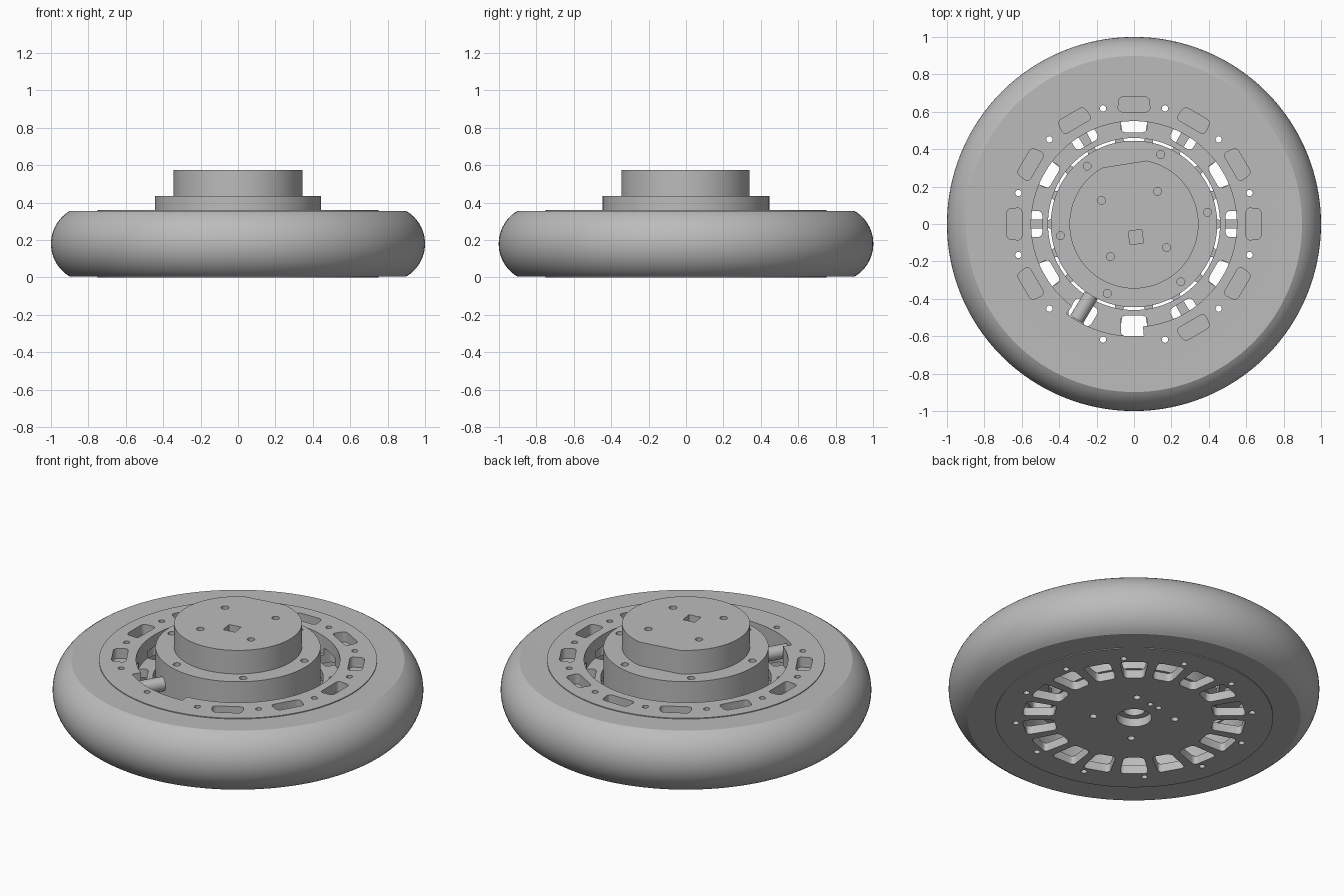
import bpy, bmesh, math
from math import sin, cos, radians

cube = bpy.data.objects.get("Cube")
if cube:
    bpy.data.objects.remove(cube)

grey = bpy.data.materials.new("plain grey")
grey.use_nodes = True
colour = (0.5, 0.5, 0.5, 1)
grey.diffuse_color = colour
grey.node_tree.nodes["Principled BSDF"].inputs["Base Color"].default_value = colour


def polar(r, deg):
    return r * cos(radians(deg)), r * sin(radians(deg))


def make(name, bm):
    bmesh.ops.recalc_face_normals(bm, faces=bm.faces)
    mesh = bpy.data.meshes.new(name)
    bm.to_mesh(mesh)
    bm.free()
    obj = bpy.data.objects.new(name, mesh)
    bpy.context.collection.objects.link(obj)
    mesh.materials.append(grey)
    return obj


def lathe(name, profile, steps=128):
    """Turn a closed (radius, height) outline about the z axis."""
    bm = bmesh.new()
    verts = [bm.verts.new((r, 0, z)) for r, z in profile]
    edges = [bm.edges.new((a, b)) for a, b in zip(verts, verts[1:] + verts[:1])]
    bmesh.ops.spin(bm, geom=verts + edges, cent=(0, 0, 0), axis=(0, 0, 1),
                   angle=2 * math.pi, steps=steps)
    bmesh.ops.remove_doubles(bm, verts=bm.verts, dist=1e-4)
    bmesh.ops.dissolve_degenerate(bm, edges=bm.edges, dist=1e-5)
    return make(name, bm)


def prism(bm, points, z0, z1, rounding=0):
    """Add an upright prism, optionally with rounded corners."""
    low = [bm.verts.new((x, y, z0)) for x, y in points]
    high = [bm.verts.new((x, y, z1)) for x, y in points]
    bm.faces.new(low[::-1])
    bm.faces.new(high)
    n = len(points)
    for i in range(n):
        j = (i + 1) % n
        bm.faces.new((low[i], low[j], high[j], high[i]))
    if rounding:
        edges = [bm.edges.get((a, b)) for a, b in zip(low, high)]
        bmesh.ops.bevel(bm, geom=edges, offset=rounding, segments=4,
                        profile=0.5, affect='EDGES')


def slot(bm, deg, r0, r1, w0, w1, z0, z1, rounding):
    """Rounded slot across a radius: w0 and w1 are its half widths."""
    c, s = polar(1, deg)
    corners = [(r0, -w0), (r1, -w1), (r1, w1), (r0, w0)]
    prism(bm, [(r * c - t * s, r * s + t * c) for r, t in corners], z0, z1, rounding)


def hole(bm, deg, r, size, z0, z1, sides=16):
    x, y = polar(r, deg)
    ring = [polar(size, 360 * i / sides) for i in range(sides)]
    prism(bm, [(x + a, y + b) for a, b in ring], z0, z1)


def cut(obj, bm):
    cutter = make("cutter", bm)
    cutter.hide_render = True
    mod = obj.modifiers.new("cut", 'BOOLEAN')
    mod.operation = 'DIFFERENCE'
    mod.solver = 'EXACT'
    mod.object = cutter
    bpy.context.view_layer.objects.active = obj
    bpy.ops.object.modifier_apply(modifier=mod.name)
    bpy.data.objects.remove(cutter)


# Tyre with a bulging tread and flat sides
bulge = [(0.797 + 0.203 * cos(radians(a)), 0.18 + 0.203 * sin(radians(a)))
         for a in range(-60, 61, 5)]
tyre = lathe("tyre", [(0.74, 0.005)] + bulge + [(0.74, 0.355)])

# Hub: closed lower disc, outer rim, recessed inner ledge
hub = lathe("hub", [(0, 0), (0.75, 0), (0.75, 0.36), (0.55, 0.36), (0.55, 0.25),
                    (0.46, 0.25), (0.46, 0.2), (0.61, 0.2), (0.61, 0.05), (0, 0.05)])

# Spoke openings, centre bore and bolt holes in the lower disc
bm = bmesh.new()
for k in range(18):
    slot(bm, 10 + 20 * k, 0.43, 0.6, 0.054, 0.078, -0.1, 0.12, 0.025)
hole(bm, 0, 0, 0.095, -0.1, 0.12, 48)
for k in range(4):
    hole(bm, 54 + 90 * k, 0.22, 0.02, -0.1, 0.04)
for deg in (81, 101):
    hole(bm, deg, 0.17, 0.016, -0.1, 0.04)
for k in range(12):
    hole(bm, 15 + 30 * k, 0.64, 0.017, -0.1, 0.5)
cut(hub, bm)

# Windows through the ledge
bm = bmesh.new()
for k in range(12):
    slot(bm, 30 * k, 0.49, 0.6, 0.07, 0.07, 0.15, 0.29, 0.025)
cut(hub, bm)

# Shallow pockets around the rim and the wider bay for the cable
bm = bmesh.new()
for k in range(12):
    if k not in (8, 9):
        slot(bm, 30 * k, 0.6, 0.68, 0.087, 0.08, 0.3, 0.5, 0.022)
bay = [polar(0.6, a) for a in range(233, 277, 2)]
prism(bm, bay + [polar(0.5, a) for a in (275, 262, 248, 233)], 0.25, 0.5)
cut(hub, bm)

# Cable stub lying across the ledge
bm = bmesh.new()
bmesh.ops.create_cone(bm, cap_ends=True, segments=24, radius1=0.04, radius2=0.04, depth=0.15)
cable = make("cable_stub", bm)
x, y = polar(0.52, 239)
cable.location = (x, y, 0.3)
cable.rotation_euler = (0, math.pi / 2, radians(239))

# Motor body with a bored underside and screw holes on its shoulder
motor = lathe("motor_body", [(0, 0.09), (0.06, 0.09), (0.06, 0.05), (0.445, 0.05),
                             (0.445, 0.435), (0, 0.435)])
bm = bmesh.new()
for k in range(6):
    hole(bm, 9 + 60 * k, 0.398, 0.021, 0.39, 0.6)
cut(motor, bm)

# Motor cap with one flat side, four screw holes and a square socket
bm = bmesh.new()
prism(bm, [polar(0.345, 119 + 320 * i / 112) for i in range(113)], 0.43, 0.575)
cap = make("motor_cap", bm)
bm = bmesh.new()
for k in range(4):
    hole(bm, 54 + 90 * k, 0.215, 0.021, 0.53, 0.7)
square = [polar(0.051, 53 + 90 * i) for i in range(4)]
prism(bm, [(a + 0.01, b - 0.07) for a, b in square], 0.53, 0.7)
cut(cap, bm)

# Smooth round walls, crisp rims
for obj in (tyre, hub, cable, motor, cap):
    bpy.ops.object.select_all(action='DESELECT')
    obj.select_set(True)
    bpy.context.view_layer.objects.active = obj
    bpy.ops.object.shade_smooth_by_angle(angle=radians(30))
